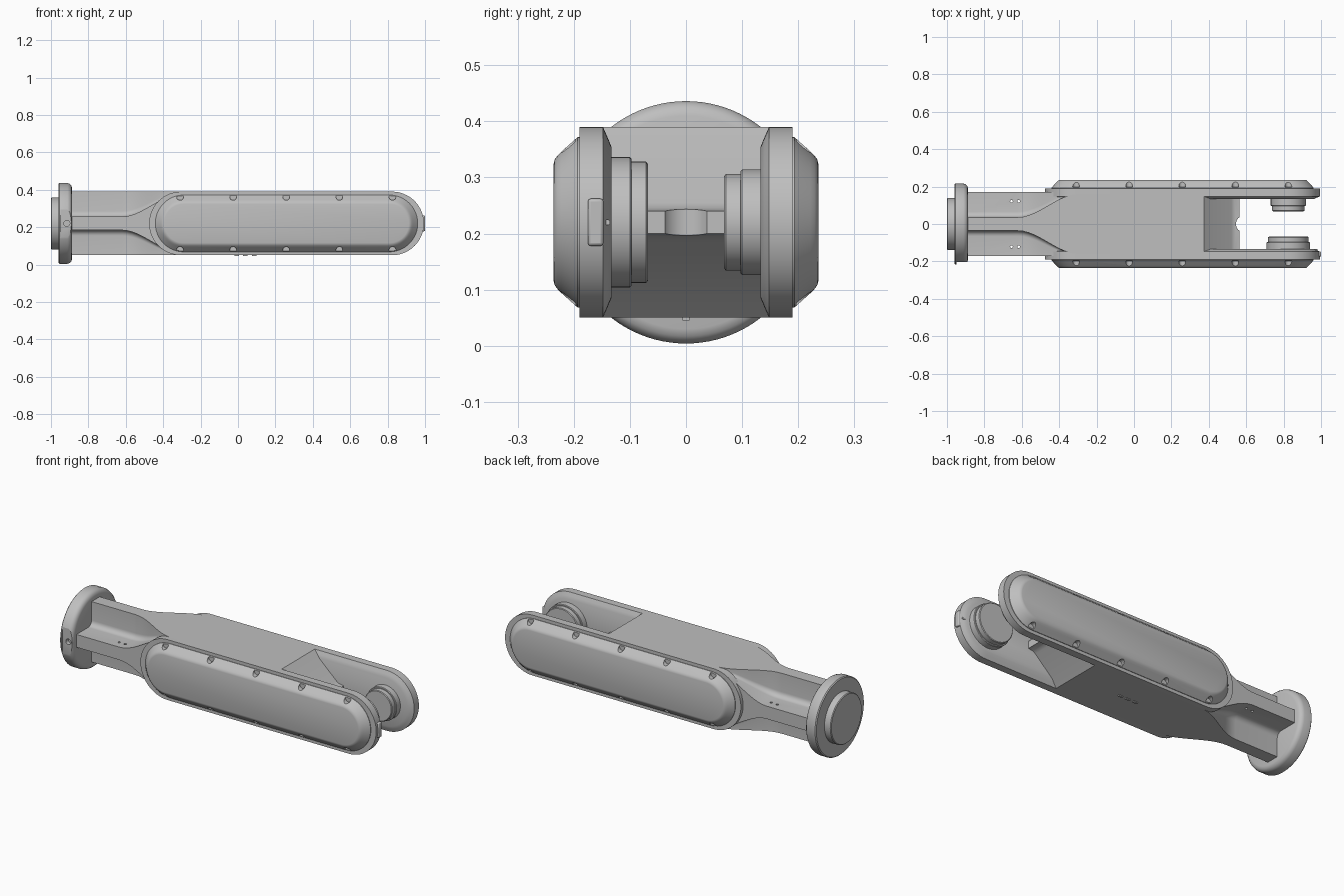
import bpy, bmesh
from math import sin, cos, pi

MID = 0.22      # height of the long axis
PIVOT_X = 0.825

if "Cube" in bpy.data.objects:
    bpy.data.objects.remove(bpy.data.objects["Cube"], do_unlink=True)

grey = bpy.data.materials.new("machined grey")
grey.use_nodes = True
colour = (0.52, 0.52, 0.52, 1)
grey.diffuse_color = colour
grey.node_tree.nodes["Principled BSDF"].inputs["Base Color"].default_value = colour


def smooth(ob):
    bpy.ops.object.select_all(action="DESELECT")
    ob.select_set(True)
    bpy.context.view_layer.objects.active = ob
    bpy.ops.object.shade_smooth_by_angle(angle=0.5)


def loft(name, rings):
    """Skin a list of equal-length closed rings and cap both ends."""
    bm = bmesh.new()
    rows = [[bm.verts.new(p) for p in ring] for ring in rings]
    for a, b in zip(rows, rows[1:]):
        for i in range(len(a)):
            j = (i + 1) % len(a)
            bm.faces.new((a[i], a[j], b[j], b[i]))
    bm.faces.new(rows[0])
    bm.faces.new(rows[-1])
    bmesh.ops.recalc_face_normals(bm, faces=bm.faces)
    mesh = bpy.data.meshes.new(name)
    bm.to_mesh(mesh)
    bm.free()
    mesh.materials.append(grey)
    ob = bpy.data.objects.new(name, mesh)
    bpy.context.collection.objects.link(ob)
    smooth(ob)
    return ob


def circle(axis, centre, r, n=64):
    """Ring around the x, y or z axis."""
    cx, cy, cz = centre
    ring = []
    for i in range(n):
        u, v = r * cos(2 * pi * i / n), r * sin(2 * pi * i / n)
        ring.append({"x": (cx, cy + u, cz + v), "y": (cx + u, cy, cz + v),
                     "z": (cx + u, cy + v, cz)}[axis])
    return ring


def stadium(x0, x1, r, y, n=32):
    """Long rounded ring in the xz plane."""
    ring = []
    for cx, start in ((x1 - r, -pi / 2), (x0 + r, pi / 2)):
        for i in range(n + 1):
            a = start + pi * i / n
            ring.append((cx + r * cos(a), y, MID + r * sin(a)))
    return ring


def box(name, x, y, z):
    return loft(name, [[(x[0], v, z[0]), (x[1], v, z[0]), (x[1], v, z[1]), (x[0], v, z[1])]
                       for v in y])


def cut(ob, cutters):
    for c in cutters:
        mod = ob.modifiers.new("cut", "BOOLEAN")
        mod.operation = "DIFFERENCE"
        mod.solver = "EXACT"
        mod.object = c
        bpy.context.view_layer.objects.active = ob
        bpy.ops.object.modifier_apply(modifier=mod.name)
        bpy.data.objects.remove(c, do_unlink=True)
    smooth(ob)


# Mounting flange with a flat for the connector, and its boss
flange = loft("flange", [circle("x", (x, 0, MID), r, 96) for x, r in
              ((-0.96, 0.211), (-0.955, 0.216), (-0.912, 0.216), (-0.9, 0.212),
               (-0.891, 0.203), (-0.887, 0.19))])
cut(flange, [box("flat_cutter", (-0.95, -0.8), (-0.3, -0.203), (0.1, 0.34)),
             loft("socket_cutter", [circle("y", (-0.915, y, MID), 0.016, 24) for y in (-0.25, -0.18)])])
loft("flange_boss", [circle("x", (x, 0, MID), r) for x, r in
     ((-1, 0.135), (-0.996, 0.139), (-0.95, 0.139))])


# Neck: cross-shaped section that swells into the body
def cross_section(x, t, fillet):
    reach = 0.17
    quarter = [(reach, t)]
    for i in range(7):
        a = pi / 2 * i / 6
        quarter.append((t + fillet * (1 - sin(a)), t + fillet * (1 - cos(a))))
    quarter.append((t, reach))
    ring = []
    for k in range(4):
        c, s = round(cos(k * pi / 2)), round(sin(k * pi / 2))
        ring += [(x, c * u - s * v, MID + s * u + c * v) for u, v in quarter]
    return ring


neck_rings = [cross_section(-0.9, 0.036, 0.03)]
for i in range(13):
    f = i / 12
    ease = f * f * (3 - 2 * f)
    neck_rings.append(cross_section(-0.62 + 0.32 * f, 0.036 + 0.124 * ease, 0.03 - 0.022 * ease))
neck = loft("neck", neck_rings)
cut(neck, [loft("hole_cutter", [circle("z", (x, y, z), 0.007, 16) for z in (0.15, 0.29)])
           for x in (-0.655, -0.617) for y in (-0.122, 0.122)])

# Central body ending in a wedge inside the fork
outline = [(-0.305, 0.17), (0.375, 0.17), (0.52, 0.035), (0.535, 0.025), (0.565, 0.02)]
outline = [(x, MID + h) for x, h in outline] + [(x, MID - h) for x, h in reversed(outline)]
body = loft("body", [[(x, y, z) for x, z in outline] for y in (-0.16, 0.16)])
cut(body, [loft("cable_notch_cutter", [circle("z", (0.59, 0, z), 0.045, 32) for z in (0, 0.5)])])

# Fork sides, covers with screw recesses, and pivot hubs
screw_xs = [-0.31 + 0.284 * i for i in range(5)]
for side, label, hub, hub_inner in ((-1, "right", 0.116, 0.108), (1, "left", 0.094, 0.086)):
    loft(label + "_side_plate", [stadium(-0.475 + d, 0.994 - d, 0.17 - d, side * y)
         for y, d in ((0.133, 0.035), (0.14, 0.018), (0.148, 0), (0.19, 0))])
    cover = loft(label + "_cover", [stadium(-0.442 + d, 0.961 - d, 0.152 - d, side * y)
                 for y, d in ((0.185, 0), (0.193, 0), (0.222, 0.026), (0.229, 0.033),
                              (0.234, 0.04), (0.236, 0.048))])
    cut(cover, [loft("screw_cutter", [circle("y", (x, side * y, z), 0.018, 24)
                                      for y in (0.197, 0.26)])
                for x in screw_xs for z in (MID - 0.142, MID + 0.142)])
    step = 0.097
    loft(label + "_pivot_hub", [circle("y", (PIVOT_X, side * y, MID), r) for y, r in
         ((0.15, hub), (step + 0.003, hub), (step, hub - 0.003), (step, hub_inner),
          (0.071, hub_inner), (0.068, hub_inner - 0.004))])

# Latch pad on the fork tip
pad = box("latch_pad", (0.97, 1.0), (-0.175, -0.147), (0.178, 0.262))
bevel = pad.modifiers.new("bevel", "BEVEL")
bevel.width = 0.005
bevel.segments = 2
loft("latch_pin", [circle("x", (x, -0.14, MID), 0.005, 12) for x in (0.96, 0.982)])

# Small pegs under the body
for i in range(3):
    box("underside_peg", (-0.02 + 0.047 * i, 0.005 + 0.047 * i), (-0.006, 0.006), (0.045, 0.06))
